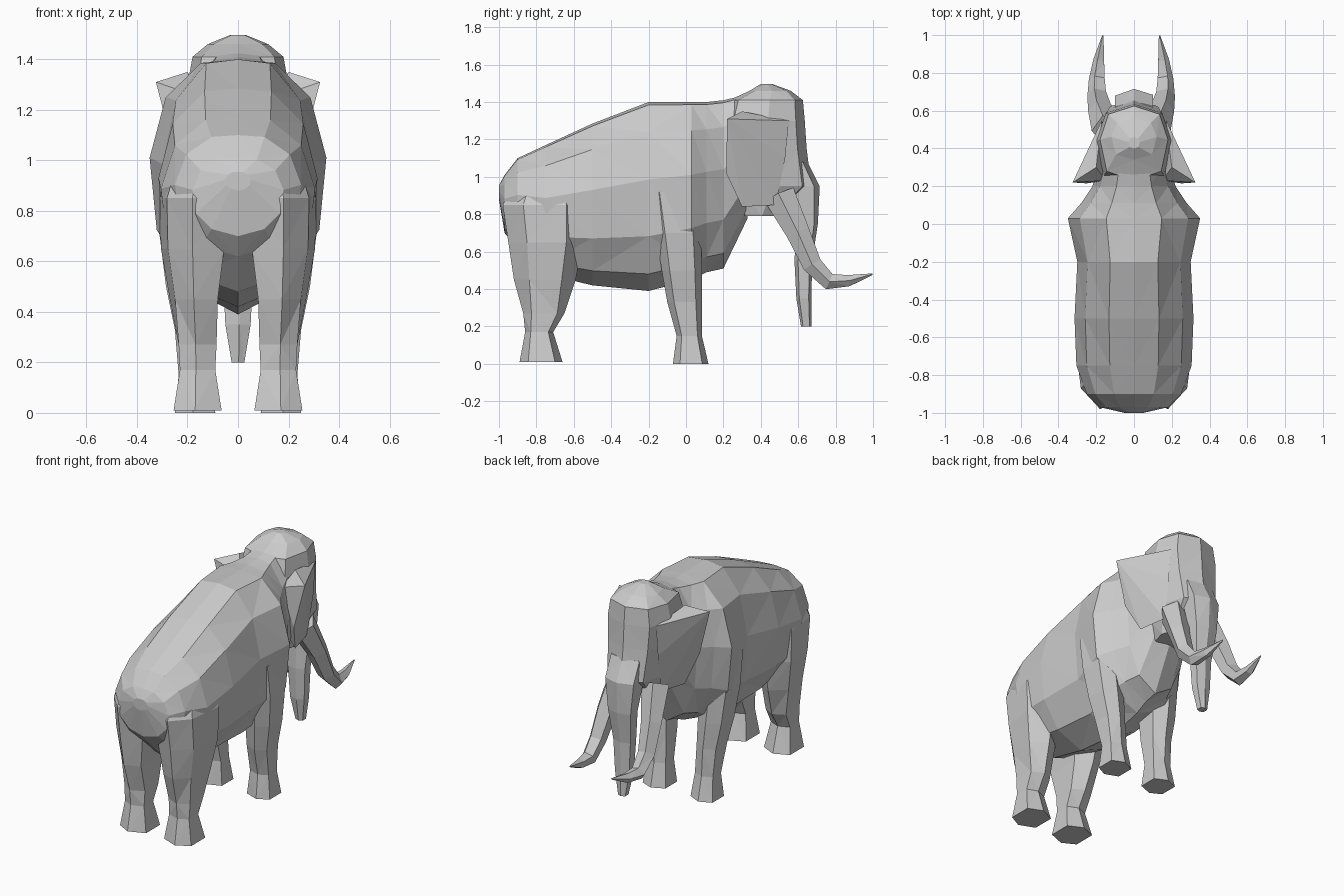
import bpy, bmesh
from mathutils import Vector

cube = bpy.data.objects.get("Cube")
if cube:
    bpy.data.objects.remove(cube, do_unlink=True)

hide = bpy.data.materials.new("grey_hide")
hide.use_nodes = True
GREY = (0.6, 0.6, 0.6, 1)
hide.diffuse_color = GREY
hide.node_tree.nodes["Principled BSDF"].inputs["Base Color"].default_value = GREY


def finish(name, bm):
    """Triangulate into flat facets and link the part."""
    bmesh.ops.triangulate(bm, faces=bm.faces[:])
    bmesh.ops.recalc_face_normals(bm, faces=bm.faces[:])
    mesh = bpy.data.meshes.new(name)
    bm.to_mesh(mesh)
    bm.free()
    mesh.materials.append(hide)
    obj = bpy.data.objects.new(name, mesh)
    bpy.context.collection.objects.link(obj)
    return obj


def loft(name, rings):
    """Skin a closed shape over rings of equal point count."""
    bm = bmesh.new()
    rows = [[bm.verts.new(p) for p in ring] for ring in rings]
    n = len(rows[0])
    for a, b in zip(rows, rows[1:]):
        for i in range(n):
            j = (i + 1) % n
            bm.faces.new((a[i], a[j], b[j], b[i]))
    bm.faces.new(rows[0])
    bm.faces.new(rows[-1])
    return finish(name, bm)


SKULL = [(0, 1), (.75, .78), (1, .1), (.8, -.75), (0, -1),
         (-.8, -.75), (-1, .1), (-.75, .78)]
LIMB = [(0, 1), (1, .65), (1, -.6), (.1, -1), (-1, -.65), (-1, .6)]
HAUNCH = [(0, 1), (1, .55), (.78, -.5), (0, -1), (-1, -.75), (-1, .6)]


def slab(shape, z, cx, hw, back, front, s=1):
    """Horizontal ring of the given outline, flipped across x by s."""
    mid, half = (back + front) / 2, (front - back) / 2
    return [(s * (cx + u * hw), mid + v * half, z) for u, v in shape]


# Torso: upright rings from rounded rump to neck
HALF = [(.58, .09), (.92, .29), (1, .59), (.82, .84), (.42, .985)]
SECTION = [(0, 0)] + HALF + [(0, 1)] + [(-u, v) for u, v in reversed(HALF)]
torso = [  # y, half width, bottom, top
    (-1.0, .05, .88, .955), (-.97, .18, .7, 1.01), (-.9, .25, .62, 1.1),
    (-.75, .305, .48, 1.17), (-.5, .315, .42, 1.285), (-.2, .30, .39, 1.4),
    (.03, .35, .45, 1.4), (.11, .28, .49, 1.4), (.2, .22, .51, 1.41),
    (.33, .18, .78, 1.44)]
loft("torso", [[(u * w, y, lo + v * (hi - lo)) for u, v in SECTION]
               for y, w, lo, hi in torso])

# Head: jaw to peaked crown
head = [(.79, .12, .29, .5), (.95, .17, .23, .67), (1.15, .19, .2, .645),
        (1.3, .2, .2, .635), (1.41, .18, .23, .625), (1.46, .12, .34, .56),
        (1.497, .03, .4, .46)]
loft("head", [slab(SKULL, z, 0, w, a, b) for z, w, a, b in head])

# Trunk hanging from the face
trunk = [(1.08, .1, .5, .65), (.95, .1, .54, .715), (.75, .08, .59, .705),
         (.55, .06, .58, .675), (.35, .05, .59, .67), (.2, .025, .615, .67)]
loft("trunk", [slab(LIMB, z, 0, w, a, b) for z, w, a, b in trunk])

# Paired parts
rear_leg = [(.01, .16, .095, -.89, -.66), (.17, .16, .07, -.86, -.71),
            (.27, .16, .075, -.87, -.65), (.45, .175, .095, -.92, -.59),
            (.65, .18, .125, -.95, -.55), (.85, .18, .13, -.98, -.54),
            (1.05, .16, .08, -.87, -.62)]
front_leg = [(0, .17, .08, -.07, .12), (.15, .17, .065, -.05, .085),
             (.33, .18, .07, -.1, .085), (.5, .2, .085, -.13, .085),
             (.7, .22, .09, -.16, .08), (.92, .24, .07, -.19, .05)]
tusk = [((.125, .5, .9), .085), ((.165, .6, .7), .063), ((.18, .675, .53), .052),
        ((.18, .765, .44), .044), ((.17, .87, .445), .03),
        ((.15, .997, .48), .004)]
ear = [(.17, .55, 1.3), (.325, .22, 1.31), (.2, .3, 1.35), (.28, .22, 1.16),
       (.25, .215, 1.02), (.2, .3, .84), (.16, .48, .85), (.17, .53, 1.1),
       (.15, .23, 1.25), (.13, .32, .9)]
TUSK_RING = [(1, 0), (.3, 1), (-.9, .6), (-.9, -.6), (.3, -1)]
LEAN = .015  # both tusks sit slightly to one side

for side, s in (("left", 1), ("right", -1)):
    loft(f"{side}_rear_leg", [slab(HAUNCH if row[0] > .4 else LIMB, *row, s)
                              for row in rear_leg])
    loft(f"{side}_front_leg", [slab(LIMB, *row, s) for row in front_leg])

    # Tusk: five-sided rings square to the path
    rings = []
    for i, (p, r) in enumerate(tusk):
        ahead = Vector(tusk[min(i + 1, len(tusk) - 1)][0])
        along = (ahead - Vector(tusk[max(i - 1, 0)][0])).normalized()
        across = Vector((1, 0, 0))
        across = (across - along * across.dot(along)).normalized()
        up = along.cross(across)
        pts = [Vector(p) + (across * u + up * v) * r for u, v in TUSK_RING]
        rings.append([(s * q.x - LEAN, q.y, q.z) for q in pts])
    loft(f"{side}_tusk", rings)

    # Ear: faceted flap flaring back from the cheek
    bm = bmesh.new()
    for x, y, z in ear:
        bm.verts.new((s * x, y, z))
    hull = bmesh.ops.convex_hull(bm, input=bm.verts[:])
    bmesh.ops.delete(bm, geom=hull["geom_interior"], context="VERTS")
    finish(f"{side}_ear", bm)
